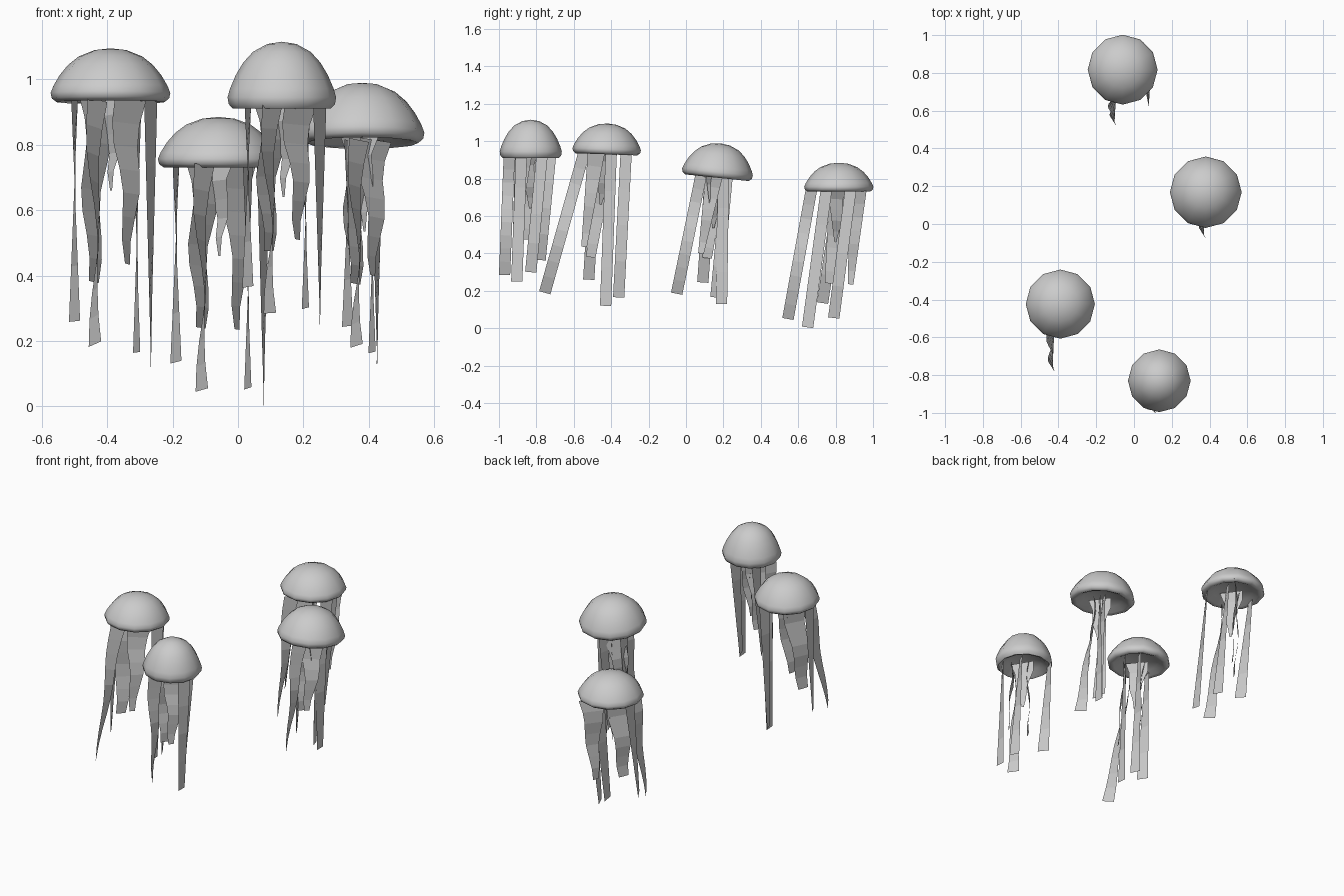
import bpy, bmesh, math
from mathutils import Vector, Matrix

if "Cube" in bpy.data.objects:
    bpy.data.objects.remove(bpy.data.objects["Cube"], do_unlink=True)

grey = bpy.data.materials.new("soft grey")
grey.use_nodes = True
colour = (0.6, 0.6, 0.6, 1)
grey.diffuse_color = colour
grey.node_tree.nodes["Principled BSDF"].inputs["Base Color"].default_value = colour

SIDES = 12
# Bell outline as (radius, height), from crown over the lip to the inner cup
PROFILE = [(0.27, 0.965), (0.53, 0.85), (0.71, 0.69), (0.85, 0.5), (0.955, 0.3),
           (1, 0.17), (0.98, 0.07), (0.9, 0), (0.8, 0.03), (0.6, 0.15), (0.3, 0.24)]


def finish(name, bm):
    mesh = bpy.data.meshes.new(name)
    bm.to_mesh(mesh)
    bm.free()
    mesh.materials.append(grey)
    obj = bpy.data.objects.new(name, mesh)
    bpy.context.collection.objects.link(obj)
    return obj


def make_bell(name, centre, radius, height, tilt):
    """Lathe the hollow bell and tilt it about its rim centre."""
    bm = bmesh.new()
    rings = []
    for r, h in PROFILE:
        rings.append([bm.verts.new((r * radius * math.cos(k * math.tau / SIDES),
                                    r * radius * math.sin(k * math.tau / SIDES),
                                    h * height)) for k in range(SIDES)])
    crown = bm.verts.new((0, 0, height))
    cup = bm.verts.new((0, 0, 0.27 * height))
    for k in range(SIDES):
        n = (k + 1) % SIDES
        bm.faces.new((crown, rings[0][k], rings[0][n]))
        bm.faces.new((cup, rings[-1][n], rings[-1][k]))
        for a, b in zip(rings, rings[1:]):
            bm.faces.new((a[k], b[k], b[n], a[n]))
    bm.transform(Matrix.Translation(centre) @ Matrix.Rotation(math.radians(tilt), 4, 'X'))
    obj = finish(name, bm)
    bpy.ops.object.select_all(action='DESELECT')
    obj.select_set(True)
    bpy.context.view_layer.objects.active = obj
    bpy.ops.object.shade_smooth_by_angle(angle=math.radians(60))


def make_ribbon(name, top, bottom, twist, wave=0, depth=(0.06, 0.06), segments=4):
    """Twisted strip; twist and depth give its x and y width at top and bottom."""
    bm = bmesh.new()
    top, bottom = Vector(top), Vector(bottom)
    lean = (bottom.y - top.y) / (bottom.z - top.z)
    last = None
    for i in range(segments + 1):
        t = i / segments
        mid = top.lerp(bottom, t)
        mid.x += wave * math.sin(t * math.tau * 1.5 + 2.6) * (1 - 0.5 * t)
        wx = twist[0] + (twist[1] - twist[0]) * t
        wy = depth[0] + (depth[1] - depth[0]) * t
        half = Vector((wx, -wy, wy * lean)) / 2
        pair = [bm.verts.new(mid - half), bm.verts.new(mid + half)]
        if last:
            bm.faces.new((last[0], pair[0], pair[1], last[1]))
        last = pair
    finish(name, bm)


# name: bell centre, radius, height, tilt,
# then tentacles as (x, top y, bottom y, bottom z): side, long, rear, edge, frill
JELLIES = {
    "left_front": ((-0.39, -0.425, 0.93), 0.183, 0.165, -2, [
        (-0.50, -0.48, -0.52, 0.26), (-0.435, -0.545, -0.755, 0.19),
        (-0.31, -0.32, -0.36, 0.165), (-0.267, -0.40, -0.43, 0.12),
        (-0.335, -0.48, -0.545, 0.435)]),
    "centre_front": ((0.134, -0.83, 0.91), 0.166, 0.205, 0, [
        (0.03, -0.725, -0.78, 0.365), (0.1, -0.945, -0.97, 0.285),
        (0.206, -0.77, -0.83, 0.3), (0.25, -0.88, -0.905, 0.25),
        (0.185, -0.87, -0.91, 0.51)]),
    "right_middle": ((0.38, 0.165, 0.805), 0.19, 0.185, -6, [
        (0.335, 0.13, 0.09, 0.245), (0.365, 0.08, -0.05, 0.185),
        (0.41, 0.22, 0.16, 0.165), (0.425, 0.2, 0.19, 0.13),
        (0.415, 0.15, 0.08, 0.4)]),
    "centre_back": ((-0.06, 0.817, 0.73), 0.185, 0.155, 0, [
        (-0.19, 0.82, 0.73, 0.135), (-0.108, 0.67, 0.545, 0.05),
        (0.03, 0.88, 0.79, 0.055), (0.078, 0.75, 0.65, 0.005),
        (0, 0.92, 0.88, 0.235)]),
}
# name, twist, wave, depth, segments
STYLES = [("side_tentacle", (-0.02, 0.034), 0, (0.06, 0.06), 4),
          ("long_tentacle", (-0.06, 0.038), 0.01, (0.06, 0.06), 9),
          ("rear_tentacle", (-0.03, 0.022), 0, (0.06, 0.06), 4),
          ("edge_tentacle", (-0.04, 0.002), 0, (0.06, 0.06), 4),
          ("frill", (-0.095, -0.015), 0.012, (0.09, 0.03), 7)]

for label, (centre, radius, height, tilt, tentacles) in JELLIES.items():
    make_bell(label + "_bell", centre, radius, height, tilt)
    start = centre[2] + 0.05 * height
    for (part, twist, wave, depth, segments), (x, y0, y1, z) in zip(STYLES, tentacles):
        make_ribbon(f"{label}_{part}", (x, y0, start), (x, y1, z), twist, wave, depth, segments)
    # Inner frills hang between the long tentacle and the main frill
    long_one, frill = tentacles[1], tentacles[4]
    x = long_one[0]
    sway = long_one[2] - long_one[1]
    make_ribbon(label + "_inner_frill", (x, centre[1], start + 0.01),
                (x - 0.01, centre[1] + 0.4 * sway, long_one[3] + 0.19),
                (-0.09, -0.03), -0.015, (0.1, 0.05), 8)
    x = (x + frill[0]) / 2
    make_ribbon(label + "_short_frill", (x, centre[1], start + 0.01),
                (x, centre[1] + 0.15 * sway, centre[2] - 0.27),
                (0.07, 0.006), 0.012, (0.12, 0.01), 5)
